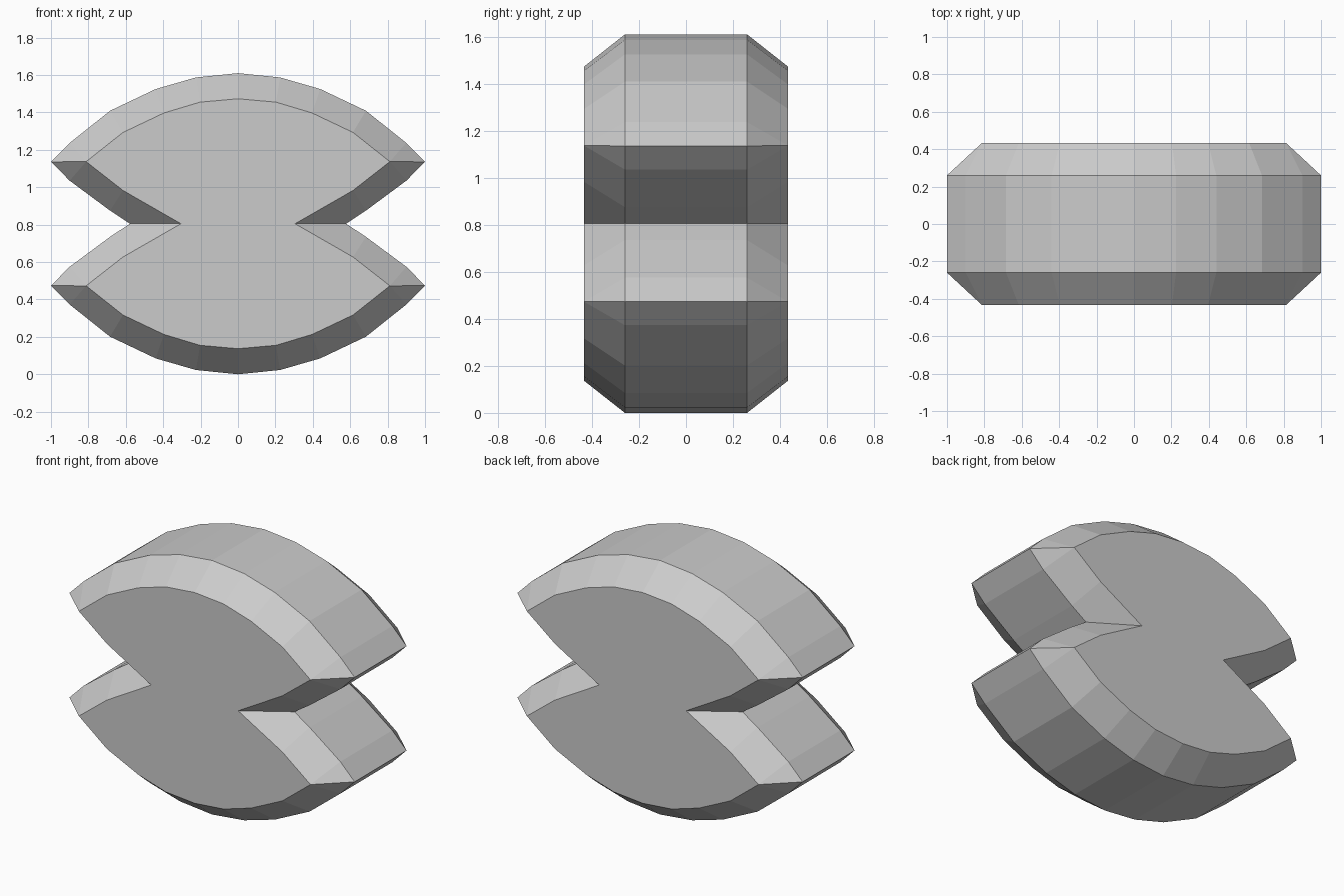
import bpy, bmesh

if "Cube" in bpy.data.objects:
    bpy.data.objects.remove(bpy.data.objects["Cube"])

MID = 0.805          # height of the waist
Y_RIM, Y_CAP = 0.26, 0.434

# Upper right quarter, crown to waist: rim x, rim height, cap x, cap height (above waist)
quarter = [
    (0.0, 0.805, 0.0, 0.668),
    (0.225, 0.782, 0.203, 0.65),
    (0.44, 0.72, 0.396, 0.592),
    (0.684, 0.604, 0.615, 0.488),
    (0.9, 0.432, 0.812, 0.332),
    (1.0, 0.331, 0.812, 0.332),
    (0.9, 0.23, 0.812, 0.332),
    (0.684, 0.07, 0.615, 0.178),
    (0.578, 0.0, 0.305, 0.0),
]

# Mirror the quarter into a closed outline
half = quarter + [(a, -b, c, -d) for a, b, c, d in reversed(quarter[:-1])]
outline = half + [(-a, b, -c, d) for a, b, c, d in reversed(half[1:-1])]

bm = bmesh.new()


def ring(y, k):
    """One loop of vertices at depth y; repeated points share a vertex."""
    seen, loop = {}, []
    for p in outline:
        key = (p[k], p[k + 1])
        if key not in seen:
            seen[key] = bm.verts.new((key[0], y, MID + key[1]))
        loop.append(seen[key])
    return loop


rings = [ring(-Y_CAP, 2), ring(-Y_RIM, 0), ring(Y_RIM, 0), ring(Y_CAP, 2)]
n = len(outline)

# Chamfers and outer rim
for a, b in zip(rings, rings[1:]):
    for i in range(n):
        j = (i + 1) % n
        bm.faces.new(list(dict.fromkeys([a[i], a[j], b[j], b[i]])))

# Front and back caps
caps = [bm.faces.new(list(dict.fromkeys(r))) for r in (rings[0], rings[-1])]
bmesh.ops.recalc_face_normals(bm, faces=bm.faces[:])
bmesh.ops.triangulate(bm, faces=caps)

mesh = bpy.data.meshes.new("stacked_lens_body")
bm.to_mesh(mesh)
bm.free()
body = bpy.data.objects.new("stacked_lens_body", mesh)
bpy.context.collection.objects.link(body)
